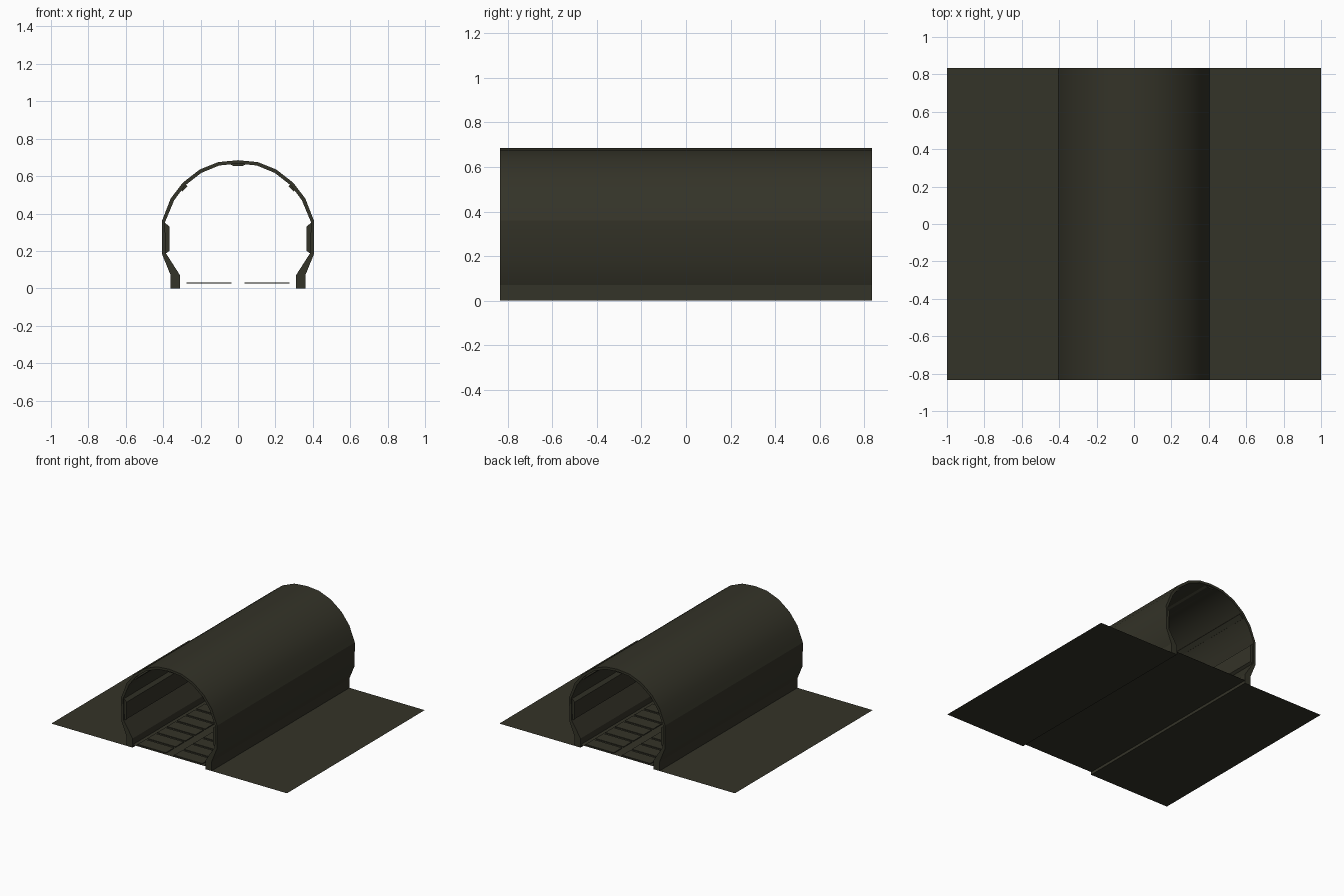
import bpy, bmesh, math

if "Cube" in bpy.data.objects:
    bpy.data.objects.remove(bpy.data.objects["Cube"])

HALF = 0.835   # half length of the tunnel along y

mat = bpy.data.materials.new("dark olive concrete")
mat.diffuse_color = (0.034, 0.033, 0.021, 1)
mat.use_nodes = True
mat.node_tree.nodes["Principled BSDF"].inputs["Base Color"].default_value = mat.diffuse_color


def finish(name, bm, smooth=False):
    bmesh.ops.recalc_face_normals(bm, faces=bm.faces)
    mesh = bpy.data.meshes.new(name)
    bm.to_mesh(mesh)
    bm.free()
    mesh.materials.append(mat)
    ob = bpy.data.objects.new(name, mesh)
    bpy.context.collection.objects.link(ob)
    if smooth:
        bpy.ops.object.select_all(action='DESELECT')
        ob.select_set(True)
        bpy.context.view_layer.objects.active = ob
        bpy.ops.object.shade_smooth_by_angle(angle=math.radians(22))
    return ob


def prism(bm, profile, y0, y1):
    """Closed (x, z) profile extruded along y."""
    a = [bm.verts.new((x, y0, z)) for x, z in profile]
    b = [bm.verts.new((x, y1, z)) for x, z in profile]
    n = len(profile)
    for i in range(n):
        j = (i + 1) % n
        bm.faces.new((a[i], a[j], b[j], b[i]))
    bm.faces.new(a)
    bm.faces.new(b)


def sheet(name, x0, x1, z):
    bm = bmesh.new()
    vs = [bm.verts.new((x, y, z)) for x, y in
          ((x0, -HALF), (x1, -HALF), (x1, HALF), (x0, HALF))]
    bm.faces.new(vs)
    if bm.faces[:][0].normal.z < 0:
        bmesh.ops.reverse_faces(bm, faces=bm.faces)
    finish(name, bm)


def mirror(profile):
    return [(-x, z) for x, z in profile]


# Horseshoe tunnel shell: one half of outer and inner outline, mirrored
outer = [(0.36, 0), (0.36, 0.07), (0.405, 0.18), (0.407, 0.36), (0.395, 0.39),
         (0.36, 0.48), (0.295, 0.565), (0.205, 0.635), (0.105, 0.675)]
inner = [(0.31, 0), (0.31, 0.07), (0.387, 0.19), (0.39, 0.355), (0.375, 0.39),
         (0.342, 0.47), (0.283, 0.55), (0.197, 0.617), (0.1, 0.657)]
shell = (outer + [(0, 0.685)] + mirror(outer)[::-1]
         + mirror(inner) + [(0, 0.667)] + inner[::-1])
bm = bmesh.new()
prism(bm, shell, -HALF, HALF)
finish("tunnel_shell", bm, True)

# Fittings along the inside: side ledges and shoulder conduits
ledge = [(0.395, 0.18), (0.367, 0.2), (0.367, 0.33), (0.395, 0.355)]
conduit = [(0.285, 0.562), (0.27, 0.545), (0.297, 0.518), (0.312, 0.53)]
for side, f in (("right", lambda p: p), ("left", mirror)):
    for name, prof in (("side_ledge", ledge), ("shoulder_conduit", conduit)):
        bm = bmesh.new()
        prism(bm, f(prof), -HALF + 0.01, HALF - 0.01)
        finish(f"{name}_{side}", bm)

# Crown lamp housing
bm = bmesh.new()
prism(bm, [(-0.055, 0.67), (-0.025, 0.655), (0.025, 0.655), (0.055, 0.67)],
      -HALF + 0.01, HALF - 0.01)
finish("crown_lamp_housing", bm)

# Ground outside and floor inside
sheet("ground_left", -1, -0.31, 0)
sheet("ground_right", 0.31, 1, 0)
sheet("tunnel_floor", -0.31, 0.31, 0.022)

# Two lanes of floor planks
COUNT = 14
pitch = 2 * HALF / COUNT
for side, s in (("left", -1), ("right", 1)):
    bm = bmesh.new()
    for i in range(COUNT):
        y = -HALF + i * pitch
        x0, x1 = s * 0.035, s * 0.275
        prism(bm, [(x0, 0.025), (x1, 0.025), (x1, 0.031), (x0, 0.031)],
              y + 0.01, y + pitch - 0.01)
    finish(f"floor_planks_{side}", bm)
